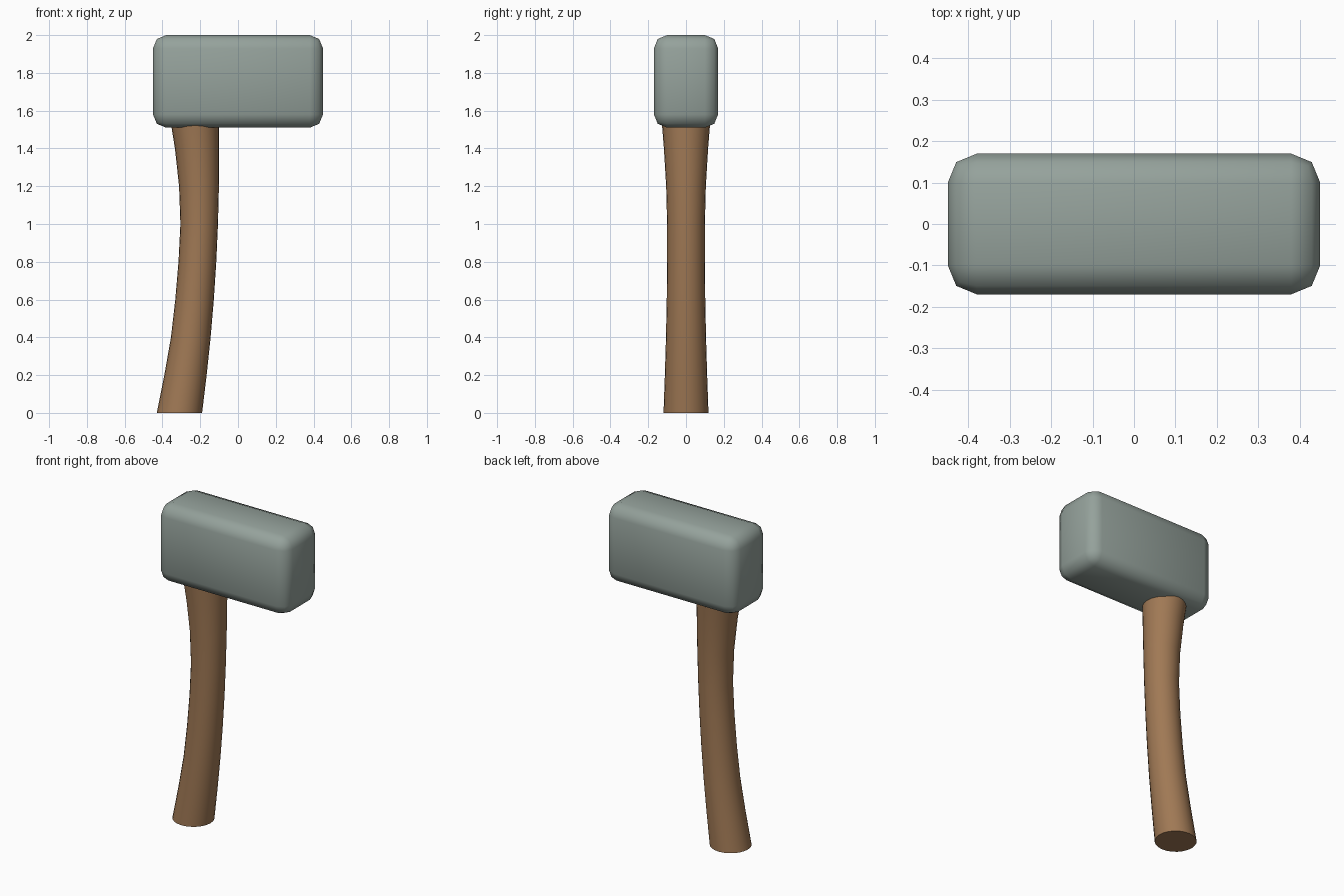
import bpy, bmesh, math

if "Cube" in bpy.data.objects:
    bpy.data.objects.remove(bpy.data.objects["Cube"])


def material(name, color):
    m = bpy.data.materials.new(name)
    m.diffuse_color = (*color, 1.0)
    m.use_nodes = True
    m.node_tree.nodes["Principled BSDF"].inputs["Base Color"].default_value = m.diffuse_color
    return m


def add_object(name, bm, mat, angle):
    bmesh.ops.recalc_face_normals(bm, faces=bm.faces)
    mesh = bpy.data.meshes.new(name)
    bm.to_mesh(mesh)
    bm.free()
    obj = bpy.data.objects.new(name, mesh)
    bpy.context.collection.objects.link(obj)
    mesh.materials.append(mat)
    bpy.ops.object.select_all(action='DESELECT')
    obj.select_set(True)
    bpy.context.view_layer.objects.active = obj
    bpy.ops.object.shade_smooth_by_angle(angle=math.radians(angle))
    return obj


steel = material("grey_steel", (0.30, 0.36, 0.33))
wood = material("brown_wood", (0.35, 0.19, 0.09))

# Hammer head: box with rounded edges
bm = bmesh.new()
bmesh.ops.create_cube(bm, size=1)
for v in bm.verts:
    v.co = (v.co.x * 0.90, v.co.y * 0.34, 1.755 + v.co.z * 0.49)
bmesh.ops.bevel(bm, geom=bm.edges[:], offset=0.07, segments=2,
                profile=0.5, affect='EDGES')
add_object("hammer_head", bm, steel, 50)

# Handle: bent, waisted grip as (z, left x, right x, half depth)
sections = [
    (0.00, -0.430, -0.190, 0.119),
    (0.20, -0.390, -0.166, 0.112),
    (0.40, -0.355, -0.145, 0.106),
    (0.60, -0.332, -0.128, 0.102),
    (0.80, -0.315, -0.115, 0.100),
    (1.00, -0.305, -0.106, 0.100),
    (1.20, -0.312, -0.101, 0.105),
    (1.40, -0.334, -0.100, 0.117),
    (1.50, -0.350, -0.100, 0.125),
    (1.56, -0.360, -0.100, 0.130),
]
SIDES = 24
bm = bmesh.new()
rings = []
for z, left, right, depth in sections:
    cx, rx = (left + right) / 2, (right - left) / 2
    rings.append([bm.verts.new((cx + rx * math.cos(a), depth * math.sin(a), z))
                  for a in (2 * math.pi * i / SIDES for i in range(SIDES))])
for low, high in zip(rings, rings[1:]):
    for i in range(SIDES):
        j = (i + 1) % SIDES
        bm.faces.new((low[i], low[j], high[j], high[i]))
bm.faces.new(rings[0])
bm.faces.new(rings[-1])
add_object("handle", bm, wood, 40)
